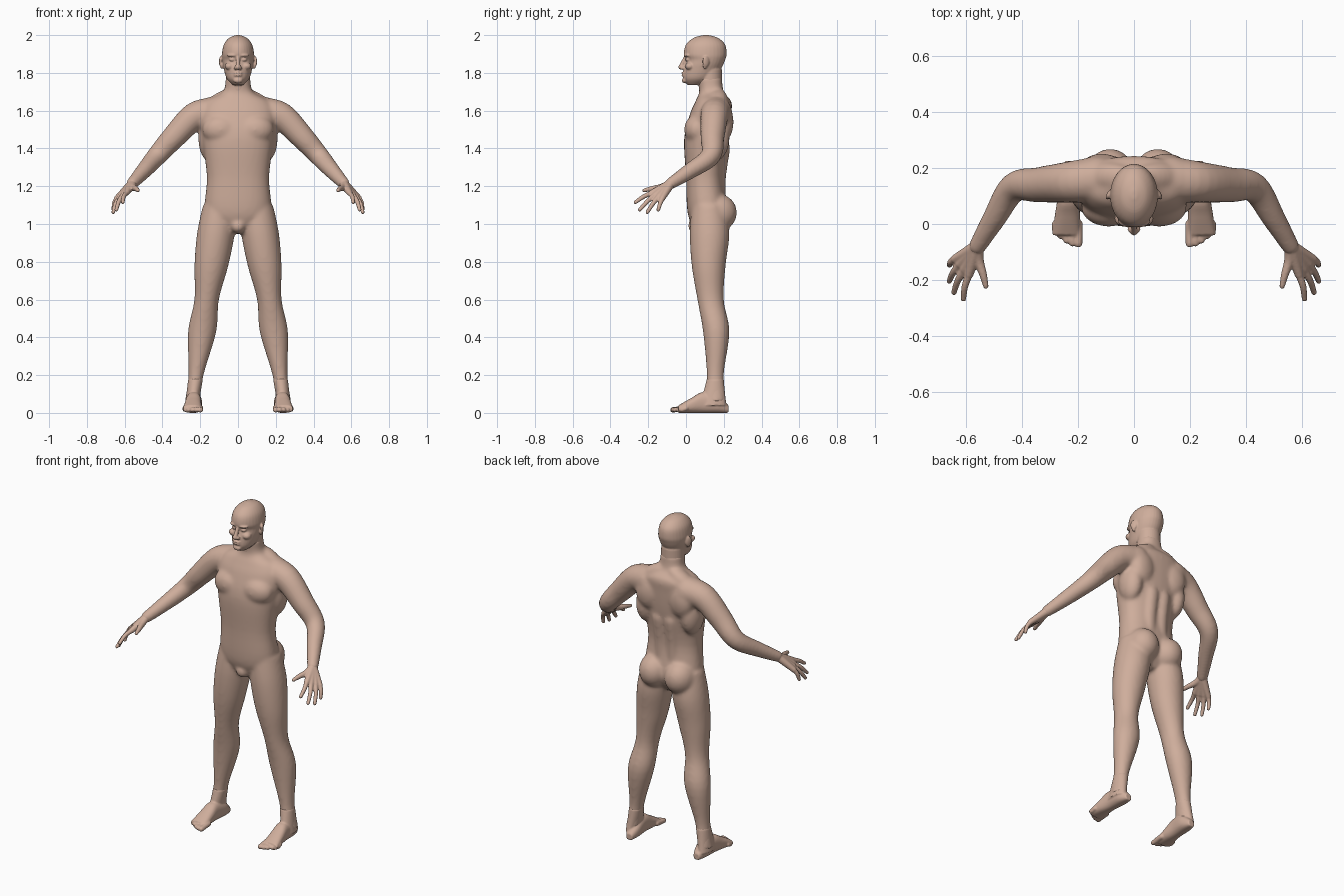
import bpy, bmesh, math
from mathutils import Vector, Matrix

cube = bpy.data.objects.get("Cube")
if cube:
    bpy.data.objects.remove(cube, do_unlink=True)

skin = bpy.data.materials.new("skin")
skin.use_nodes = True
skin.diffuse_color = (0.62, 0.42, 0.33, 1)
skin.node_tree.nodes["Principled BSDF"].inputs["Base Color"].default_value = skin.diffuse_color

RIGHTWARD, FORWARD, UP = Matrix.Identity(3)


def midline(height):
    return 0


def leg_line(height):
    """Sideways position of the straight, splayed leg at a given height."""
    return .25 - .14 * height


def spline(stations, steps=5):
    """Catmull-Rom interpolation through stations of any width."""
    padded = [stations[0], *stations, stations[-1]]
    path = []
    for before, start, end, after in zip(padded, padded[1:], padded[2:], padded[3:]):
        for step in range(steps):
            t = step / steps
            path.append([q + t / 2 * (r - p + t * (2 * p - 5 * q + 4 * r - s + t * (3 * (q - r) + s - p)))
                         for p, q, r, s in zip(before, start, end, after)])
    return path + [stations[-1]]


def loft(bm, stations, normal=None, power=2, sides=32):
    """Skin over rounded rings given as x, y, z, half width, half depth."""
    path = spline(stations)
    rings = []
    for i, station in enumerate(path):
        centre = Vector(station[:3])
        before, after = path[max(i - 1, 0)], path[min(i + 1, len(path) - 1)]
        along = normal or (Vector(after[:3]) - Vector(before[:3])).normalized()
        across = (RIGHTWARD - along * along.x).normalized()
        depth = along.cross(across)
        ring = []
        for k in range(sides):
            angle = math.tau * k / sides
            c, s = (math.copysign(abs(w) ** (2 / power), w) for w in (math.cos(angle), math.sin(angle)))
            ring.append(bm.verts.new(centre + across * c * station[3] + depth * s * station[4]))
        rings.append(ring)
    for low, high in zip(rings, rings[1:]):
        for k in range(sides):
            bm.faces.new((low[k - 1], low[k], high[k], high[k - 1]))
    bm.faces.new(rings[0][::-1])
    bm.faces.new(rings[-1])


def levels(bm, rows, line=midline, power=2):
    """Horizontal rings given as height, half width, front y, back y."""
    loft(bm, [(line(z), (front + back) / 2, z, width, (back - front) / 2)
              for z, width, front, back in rows], UP, power)


def blob(bm, centre, radii, turn=0, axis="Z"):
    place = Matrix.Translation(centre) @ Matrix.Rotation(turn, 4, axis) @ Matrix.Diagonal((*radii, 1))
    bmesh.ops.create_icosphere(bm, subdivisions=3, radius=1, matrix=place)


def tube(bm, points, start, end):
    """Round limb with domed ends, tapering evenly from start to end radius."""
    last = len(points) - 1
    radii = [start + (end - start) * i / last for i in range(len(points))]
    loft(bm, [(*p, r, r) for p, r in zip(points, radii)], sides=20)
    blob(bm, points[0], [start] * 3)
    blob(bm, points[-1], [end] * 3)


def mirror(bm):
    copy = bmesh.ops.duplicate(bm, geom=bm.verts[:] + bm.edges[:] + bm.faces[:])["geom"]
    for vert in copy:
        if isinstance(vert, bmesh.types.BMVert):
            vert.co.x = -vert.co.x
    bmesh.ops.reverse_faces(bm, faces=[f for f in copy if isinstance(f, bmesh.types.BMFace)])


def finish(bm, name, voxel, smoothing):
    """Fuse the overlapping masses into one smooth skin."""
    bmesh.ops.recalc_face_normals(bm, faces=bm.faces[:])
    mesh = bpy.data.meshes.new(name)
    bm.to_mesh(mesh)
    bm.free()
    mesh.materials.append(skin)
    mesh.shade_smooth()
    ob = bpy.data.objects.new(name, mesh)
    bpy.context.collection.objects.link(ob)
    fuse = ob.modifiers.new("fuse", "REMESH")
    fuse.mode, fuse.voxel_size, fuse.use_smooth_shade = "VOXEL", voxel, True
    soften = ob.modifiers.new("soften", "SMOOTH")
    soften.factor, soften.iterations = 0.5, smoothing


wrist = Vector((.56, -.08, 1.215))
forearm = Vector((.5, .02, 1.28))

# Body: legs, arms and muscle masses on one side, then mirrored
body = bmesh.new()
levels(body, [(1.1, .09, .03, .21), (.95, .1, .02, .23), (.78, .09, .03, .21), (.6, .065, .06, .2),
              (.43, .075, .09, .23), (.2, .04, .11, .2), (.06, .04, .1, .21)], leg_line)
tube(body, [(.13, .16, 1.59), (.23, .15, 1.57), (.34, .14, 1.46), (.43, .13, 1.36), forearm, wrist], .085, .032)
blob(body, (.085, .17, 1.06), (.09, .1, .1))            # buttock
blob(body, (.09, .06, 1.5), (.1, .07, .08))             # chest muscle
blob(body, (.1, .19, 1.54), (.09, .06, .11), .25)       # shoulder blade
blob(body, (.15, .15, 1.45), (.06, .08, .12))           # side back muscle
blob(body, (.09, .17, 1.66), (.1, .05, .04), .5, "Y")   # neck slope muscle
tube(body, [(.04, .17, 1.1), (.04, .17, 1.25), (.04, .19, 1.4)], .04, .045)  # lower back
mirror(body)
levels(body, [(.95, .05, .06, .17), (1.05, .17, .01, .22), (1.25, .165, 0, .2), (1.45, .19, -.01, .23),
              (1.58, .2, .02, .24), (1.65, .17, .05, .24), (1.7, .08, .07, .2), (1.78, .065, .06, .19)], power=2.3)
blob(body, (0, .05, .99), (.04, .04, .04))
finish(body, "body", .009, 12)

# Head: face details mirrored, skull, neck, nose and lips in the middle
head = bmesh.new()
blob(head, (.03, .01, 1.87), (.017, .014, .01))         # eye
blob(head, (.03, .005, 1.893), (.03, .016, .008), .25)  # brow
blob(head, (.045, .02, 1.835), (.025, .025, .02))       # cheek
blob(head, (.013, -.018, 1.826), (.01, .013, .01))      # nostril
blob(head, (.09, .105, 1.86), (.008, .02, .03), .45)    # ear
blob(head, (.086, .1, 1.84), (.008, .012, .02), .45)    # ear lobe
mirror(head)
levels(head, [(1.735, .025, .01, .08), (1.77, .06, -.015, .15), (1.83, .077, -.01, .19), (1.868, .083, 0, .207),
              (1.9, .085, -.012, .215), (1.95, .075, 0, .207), (1.985, .047, .04, .17), (2, .01, .09, .12)])
levels(head, [(1.7, .065, .07, .19), (1.82, .065, .06, .19)])
tube(head, [(0, 0, 1.89), (0, -.016, 1.855), (0, -.028, 1.83)], .009, .013)
for height in (1.787, 1.8):
    blob(head, (0, -.012, height), (.023, .012, .006))
blob(head, (0, -.007, 1.76), (.025, .015, .015))
finish(head, "head", .0045, 3)

# Hands: knuckles on a line, finger tips on an arc, a palm strand to each knuckle
hands = bmesh.new()
first_knuckle, last_knuckle = Vector((.59, -.18, 1.165)), Vector((.64, -.125, 1.137))
first_tip, last_tip = Vector((.61, -.268, 1.115)), Vector((.66, -.147, 1.075))
for i in range(4):
    t = i / 3
    arc = math.sin(math.pi * t)
    knuckle = first_knuckle.lerp(last_knuckle, t)
    tip = first_tip.lerp(last_tip, t) + Vector((.02, -.02, -.03)) * arc
    bend = knuckle.lerp(tip, .5) + Vector((.005, 0, .005))
    tube(hands, [wrist, wrist.lerp(knuckle, .5), knuckle], .024, .016)
    tube(hands, [knuckle, bend, tip], .014, .01)
tube(hands, [wrist, (.555, -.13, 1.195), (.54, -.18, 1.187), (.53, -.222, 1.178)], .022, .01)
tube(hands, [wrist.lerp(forearm, .4), wrist], .033, .028)
mirror(hands)
finish(hands, "hands", .0045, 3)

# Feet: ankle, wedge standing on the ground and a fan of toes
feet = bmesh.new()
levels(feet, [(.18, .039, .11, .2), (.1, .037, .09, .207), (.04, .036, .07, .215)], leg_line)
wedge = [(.225, .02, .02), (.17, .04, .045), (.09, .04, .055), (.03, .045, .04), (-.04, .05, .02)]
loft(feet, [(.24 - y * .06, y, half, width, half) for y, width, half in wedge], FORWARD, 2.4)
for i in range(5):
    x, radius = .199 + i * .021, .016 - i * .001
    tip = i * i * .003 - .07
    tube(feet, [(x, 0, .024), (x, tip / 2, .02), (x, tip, .016)], radius, radius * .9)
mirror(feet)
finish(feet, "feet", .005, 3)
